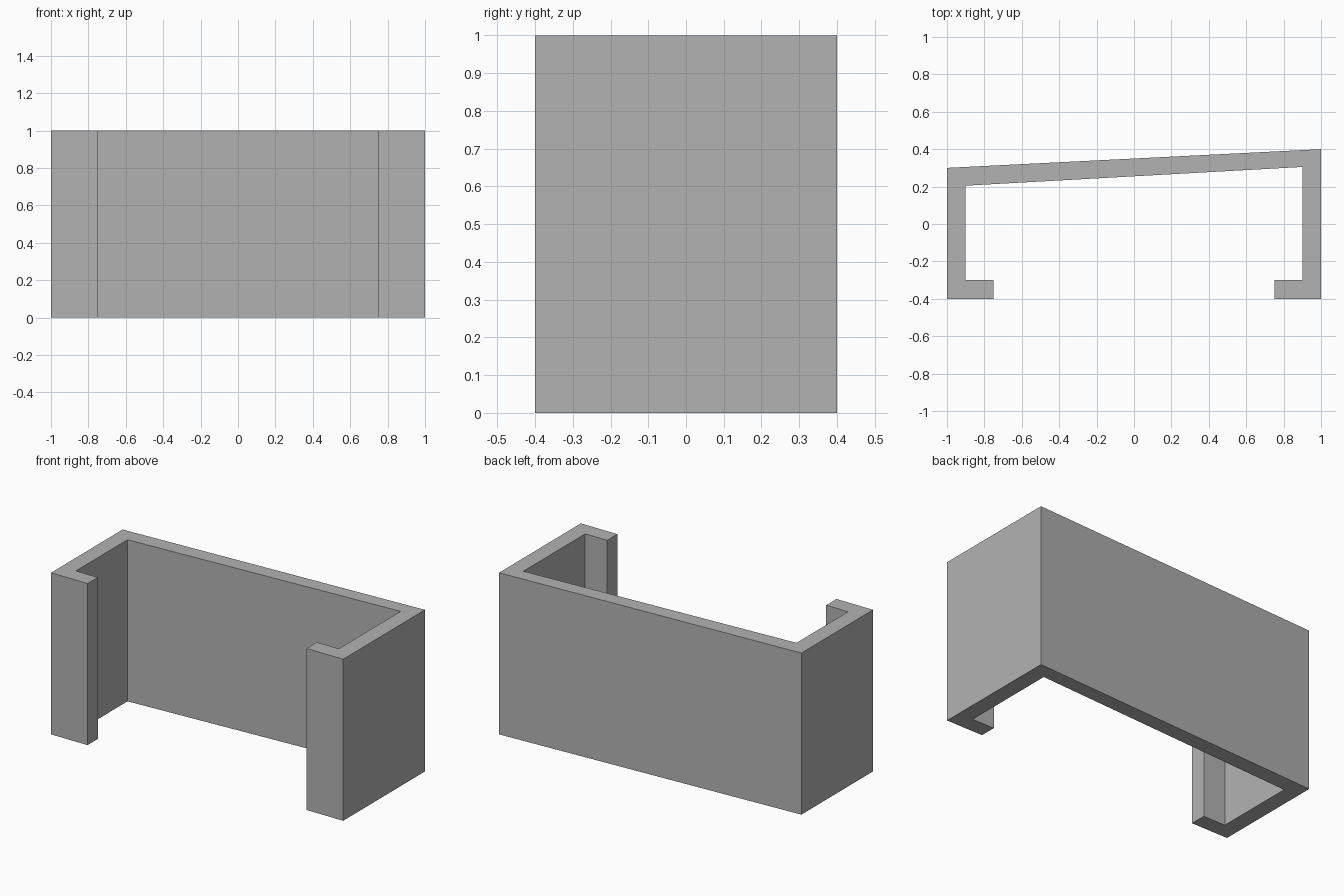
import bpy
import bmesh

cube = bpy.data.objects.get("Cube")
if cube:
    bpy.data.objects.remove(cube, do_unlink=True)

HEIGHT = 1.0

# Plain grey finish
grey = bpy.data.materials.new("plain_grey")
grey.use_nodes = True
colour = (0.45, 0.45, 0.45, 1)
grey.diffuse_color = colour
grey.node_tree.nodes["Principled BSDF"].inputs["Base Color"].default_value = colour


def extrude_profile(name, outline, height):
    """Raise a closed floor outline into a solid prism."""
    bm = bmesh.new()
    base = bm.faces.new([bm.verts.new((x, y, 0)) for x, y in outline])
    top = bmesh.ops.extrude_face_region(bm, geom=[base])["geom"]
    verts = [v for v in top if isinstance(v, bmesh.types.BMVert)]
    bmesh.ops.translate(bm, verts=verts, vec=(0, 0, height))
    bmesh.ops.recalc_face_normals(bm, faces=bm.faces)
    mesh = bpy.data.meshes.new(name)
    bm.to_mesh(mesh)
    bm.free()
    mesh.materials.append(grey)
    obj = bpy.data.objects.new(name, mesh)
    bpy.context.collection.objects.link(obj)
    return obj


def side_outline(sign, outer_back, inner_back):
    """Wall and inward front lip on one side, listed from back to back."""
    points = [(1, outer_back), (1, -0.4), (0.75, -0.4),
              (0.75, -0.3), (0.9, -0.3), (0.9, inner_back)]
    return [(sign * x, y) for x, y in points]


# Open-fronted channel: slanted back wall, two side walls, two front lips
right = side_outline(-1, 0.3, 0.205)
left = side_outline(1, 0.4, 0.305)
extrude_profile("channel_bracket", right + left[::-1], HEIGHT)
